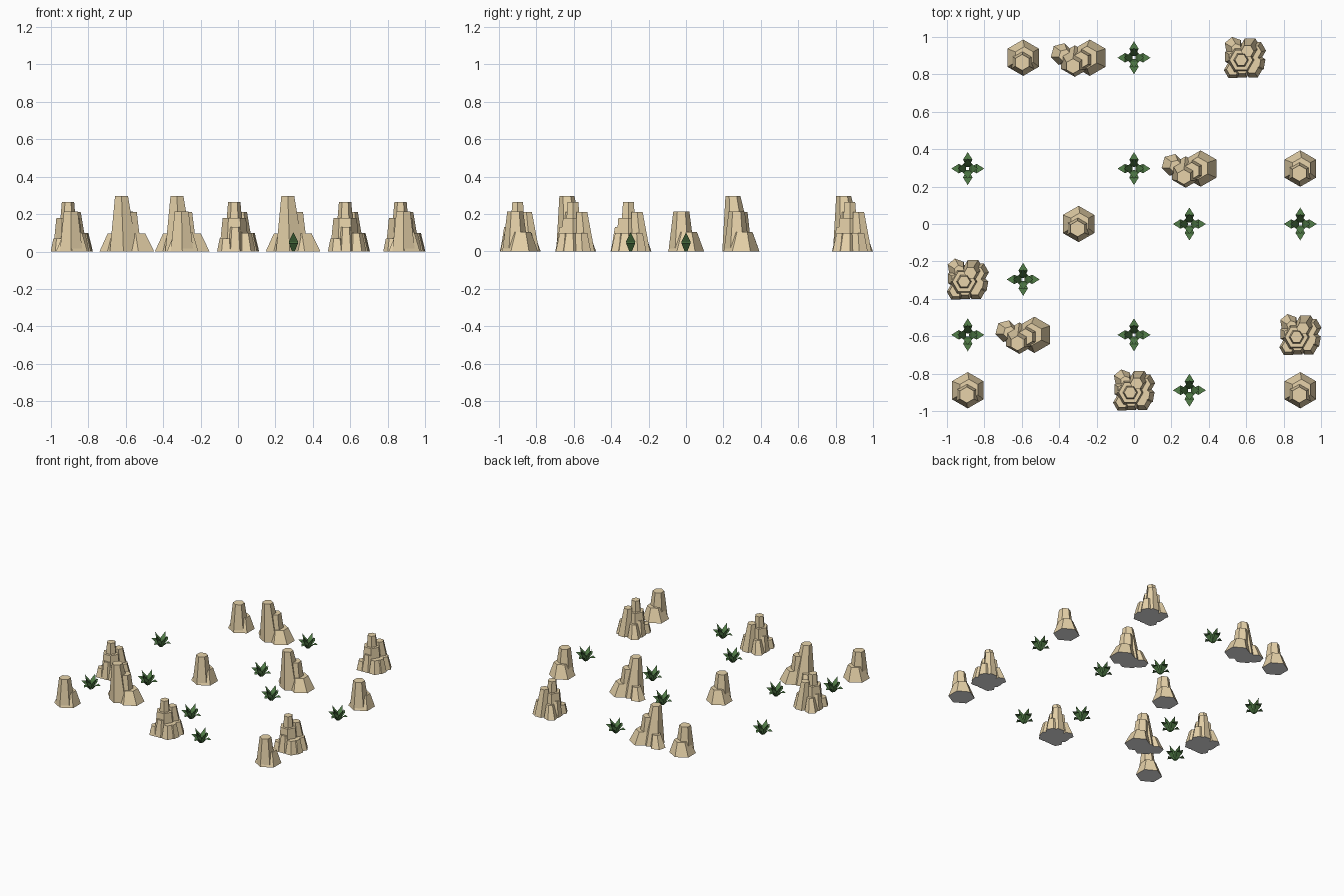
import bpy, bmesh, math

if "Cube" in bpy.data.objects:
    bpy.data.objects.remove(bpy.data.objects["Cube"])


def material(name, rgb):
    m = bpy.data.materials.new(name)
    m.diffuse_color = (*rgb, 1)
    m.use_nodes = True
    m.node_tree.nodes["Principled BSDF"].inputs["Base Color"].default_value = m.diffuse_color
    return m


SAND = material("sandstone", (0.80, 0.65, 0.40))
UNDER = material("pale grey underside", (0.78, 0.78, 0.80))
LEAF = material("leaf green", (0.085, 0.21, 0.065))
STEP = 0.296  # spacing of the placement grid


def make_mesh(name, bm, mats):
    me = bpy.data.meshes.new(name)
    bm.to_mesh(me)
    bm.free()
    for m in mats:
        me.materials.append(m)
    return me


def column(bm, base, r0, top, r1, h, turn=90):
    """Skewed six-sided rock column with a grey underside."""
    def ring(c, r, z):
        return [bm.verts.new((c[0] + r * math.cos(math.radians(turn + 60 * i)),
                              c[1] + r * math.sin(math.radians(turn + 60 * i)), z))
                for i in range(6)]
    lo, hi = ring(base, r0, 0), ring(top, r1, h)
    bm.faces.new(hi)
    bm.faces.new(lo[::-1]).material_index = 1
    for i in range(6):
        j = (i + 1) % 6
        bm.faces.new((lo[i], lo[j], hi[j], hi[i]))


def rock(name, columns):
    bm = bmesh.new()
    for c in columns:
        column(bm, *c)
    return make_mesh(name, bm, (SAND, UNDER))


# single rock: leaning tower with a low step behind
single = rock("single_rock", [
    ((-0.003, -0.024), 0.070, (-0.005, -0.025), 0.043, 0.213),
    ((0, 0), 0.097, (0.006, 0.004), 0.055, 0.103),
])

# leaning group: tall tower, middle column, low blocks each side
group = rock("rock_group", [
    ((-0.02, -0.018), 0.084, (-0.03, -0.045), 0.040, 0.297),
    ((0.02, -0.010), 0.066, (0.012, -0.012), 0.045, 0.212),
    ((0.06, 0.0), 0.097, (0.045, 0.002), 0.060, 0.097),
    ((-0.090, 0.020), 0.060, (-0.072, 0.012), 0.034, 0.095, 75),
])

# stepped cluster: ringed tower surrounded by lower columns
cluster = rock("rock_cluster", [
    ((-0.02, -0.012), 0.055, (-0.02, -0.012), 0.033, 0.265, 0),
    ((-0.02, -0.012), 0.080, (-0.02, -0.012), 0.062, 0.18, 0),
    ((0.028, 0.055), 0.056, (0.014, 0.035), 0.034, 0.21, 0),
    ((-0.060, 0.062), 0.050, (-0.045, 0.048), 0.028, 0.10, 40),
    ((0.060, 0.038), 0.053, (0.052, 0.032), 0.037, 0.10, 0),
    ((0.060, -0.028), 0.053, (0.050, -0.024), 0.037, 0.10, 20),
    ((0.045, -0.062), 0.049, (0.038, -0.054), 0.033, 0.10, 0),
    ((-0.015, -0.062), 0.050, (-0.015, -0.054), 0.035, 0.13, 0),
    ((-0.064, -0.066), 0.048, (-0.064, -0.062), 0.034, 0.07, 0),
    ((-0.060, 0.005), 0.052, (-0.053, 0.0), 0.036, 0.12, 30),
])

# plant: two layers of four arching leaves, as (radius, height, half width)
outer = [(0.010, 0.0, 0.007), (0.048, 0.046, 0.025), (0.088, 0.046, 0.0)]
inner = [(0.008, 0.0, 0.007), (0.022, 0.052, 0.025), (0.054, 0.103, 0.0)]
bm = bmesh.new()
for k in range(4):
    c, s = round(math.cos(k * math.pi / 2)), round(math.sin(k * math.pi / 2))
    for prof in (outer, inner):
        def pt(r, w, z):
            return bm.verts.new((r * c - w * s, r * s + w * c, z))
        rows = [(pt(r, -w, z), pt(r, w, z)) for r, z, w in prof[:-1]]
        tip = pt(prof[-1][0], 0, prof[-1][1])
        for a, b in zip(rows, rows[1:]):
            bm.faces.new((a[0], b[0], b[1], a[1]))
        bm.faces.new((rows[-1][0], tip, rows[-1][1]))
plant = make_mesh("plant", bm, (LEAF,))

# placements in grid cells
layout = [
    (single, [(-2, 3), (-1, 0), (-3, -3), (3, -3), (3, 1)]),
    (group, [(-1, 3), (1, 1), (-2, -2)]),
    (cluster, [(2, 3), (-3, -1), (0, -3), (3, -2)]),
    (plant, [(0, 3), (-3, 1), (0, 1), (1, 0), (3, 0),
             (-2, -1), (-3, -2), (0, -2), (1, -3)]),
]
for me, cells in layout:
    for i, j in cells:
        ob = bpy.data.objects.new(me.name, me)
        ob.location = (i * STEP, j * STEP, 0)
        bpy.context.collection.objects.link(ob)
